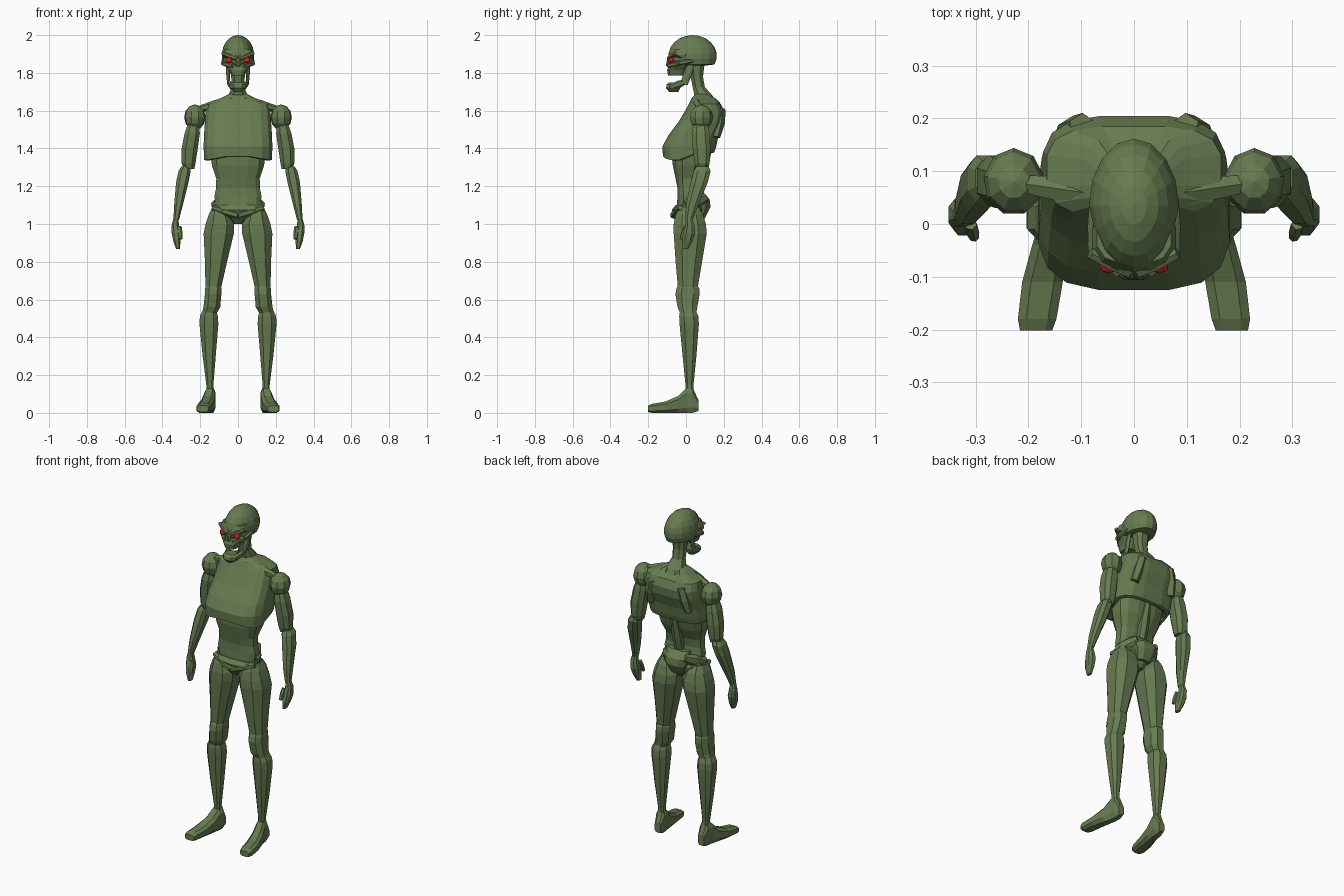
import bpy, bmesh, math
from mathutils import Vector


def material(name, rgb):
    m = bpy.data.materials.new(name)
    m.diffuse_color = (*rgb, 1)
    return m


GREEN = material("moss green", (0.135, 0.20, 0.08))
RED = material("eye red", (0.80, 0.01, 0.01))


def finish(name, bm, mirror=False, mat=GREEN):
    bmesh.ops.recalc_face_normals(bm, faces=bm.faces[:])
    me = bpy.data.meshes.new(name)
    bm.to_mesh(me)
    bm.free()
    me.materials.append(mat)
    ob = bpy.data.objects.new(name, me)
    bpy.context.collection.objects.link(ob)
    if mirror:
        ob.modifiers.new("mirror", 'MIRROR').use_mirror_merge = False
    return ob


def loft(name, rings, sides=8, power=0.8, axis='z', mirror=False, tweak=None):
    """Rings: (position, u min, u max, v min, v max); u,v = x,y on axis z, or x,z on axis y."""
    bm = bmesh.new()
    loops = []
    for pos, u0, u1, v0, v1 in rings:
        loop = []
        for i in range(sides):
            a = 2 * math.pi * (i + 0.5) / sides
            c, s = math.cos(a), math.sin(a)
            k = math.cos(math.pi / sides)
            u = (u0 + u1) / 2 + (u1 - u0) / 2 * math.copysign(min(1, abs(c) / k) ** power, c)
            v = (v0 + v1) / 2 + (v1 - v0) / 2 * math.copysign(min(1, abs(s) / k) ** power, s)
            p = Vector((u, v, pos)) if axis == 'z' else Vector((u, pos, v))
            loop.append(bm.verts.new(tweak(p) if tweak else p))
        loops.append(loop)
    for a, b in zip(loops, loops[1:]):
        for i in range(sides):
            j = (i + 1) % sides
            bm.faces.new((a[i], a[j], b[j], b[i]))
    bm.faces.new(loops[0])
    bm.faces.new(loops[-1])
    return finish(name, bm, mirror)


def ball(name, centre, radii, segs=10, rings=7, mirror=False, mat=GREEN, tweak=None):
    bm = bmesh.new()
    bmesh.ops.create_uvsphere(bm, u_segments=segs, v_segments=rings, radius=1)
    for v in bm.verts:
        v.co = Vector(c + r * x for c, r, x in zip(centre, radii, v.co))
        if tweak:
            v.co = tweak(v.co)
    return finish(name, bm, mirror, mat)


def bar(name, a, b, width, height, mirror=True):
    """Tapered block running from a to b."""
    a, b = Vector(a), Vector(b)
    d = (b - a).normalized()
    side = d.cross(Vector((0, 0, 1))).normalized()
    up = side.cross(d)
    bm = bmesh.new()
    ends = []
    for p, k in ((a, 1), ((a + b) / 2, 1.15), (b, 0.8)):
        ends.append([bm.verts.new(p + side * width * k * math.cos(t) + up * height * k * math.sin(t))
                     for t in [math.pi * (i + .5) / 3 for i in range(6)]])
    for p, q in zip(ends, ends[1:]):
        for i in range(6):
            bm.faces.new((p[i], p[(i + 1) % 6], q[(i + 1) % 6], q[i]))
    bm.faces.new(ends[0])
    bm.faces.new(ends[-1])
    return finish(name, bm, mirror)


# --- Head ---
def flat_base(p):
    if p.z < 1.845:
        p.z = 1.845 - (1.845 - p.z) * 0.12
    if p.y < 0.0:
        p.x *= 0.95
    return p


ball("cranium", (0, 0.035, 1.89), (0.086, 0.128, 0.11), 16, 11, tweak=flat_base)


def socket(p):
    # hollow the eye sockets between brow and cheek
    if 1.85 < p.z < 1.885 and p.y < -0.04:
        p.y += 0.03
    return p


loft("face", [(1.785, -0.035, 0.035, -0.095, -0.01), (1.815, -0.048, 0.048, -0.10, 0.01),
              (1.845, -0.072, 0.072, -0.088, 0.03), (1.855, -0.076, 0.076, -0.088, 0.03),
              (1.88, -0.076, 0.076, -0.088, 0.03), (1.895, -0.08, 0.08, -0.088, 0.03),
              (1.925, -0.07, 0.07, -0.075, 0.03)], 12, 0.75, tweak=socket)
bar("brow_ridge", (0.006, -0.09, 1.877), (0.083, -0.055, 1.905), 0.014, 0.012)
bar("cheekbone", (0.025, -0.092, 1.838), (0.082, -0.03, 1.85), 0.014, 0.013)
bar("cheek_arch", (0.078, -0.05, 1.85), (0.078, 0.04, 1.865), 0.01, 0.012)
bar("nose_bridge", (0.005, -0.085, 1.885), (0.007, -0.10, 1.835), 0.009, 0.009)
ball("eye", (0.048, -0.078, 1.866), (0.018, 0.016, 0.015), 10, 7, True, RED)

# --- Jaw ---
loft("chin", [(1.70, -0.02, 0.02, -0.09, -0.04), (1.72, -0.04, 0.04, -0.106, -0.03),
              (1.738, -0.045, 0.045, -0.102, -0.025), (1.75, -0.032, 0.032, -0.09, -0.035)])
bar("jaw_side", (0.036, -0.07, 1.728), (0.05, -0.005, 1.752), 0.01, 0.017)
bar("jaw_hinge", (0.049, -0.01, 1.742), (0.056, 0.03, 1.85), 0.008, 0.02)
loft("neck", [(1.62, -0.075, 0.075, 0.03, 0.17), (1.68, -0.05, 0.05, 0.045, 0.14),
              (1.725, -0.034, 0.034, 0.035, 0.10), (1.78, -0.036, 0.036, 0.025, 0.09),
              (1.86, -0.045, 0.045, 0.015, 0.10)])


# --- Chest, arched along its lower rim and grooved down the spine ---
def chest_shape(p):
    mid = max(0, 1 - abs(p.x) / 0.16)
    if p.z < 1.40:
        p.z += 0.03 * mid if p.y < 0.03 else 0.04
    if p.y > 0.11 and p.z > 1.38 and abs(p.x) < 0.06:
        p.y -= 0.03
    return p


loft("chest", [(1.365, -0.12, 0.12, -0.06, 0.09), (1.335, -0.165, 0.165, -0.11, 0.135),
               (1.34, -0.18, 0.18, -0.122, 0.15), (1.41, -0.182, 0.182, -0.125, 0.16),
               (1.47, -0.18, 0.18, -0.093, 0.172), (1.54, -0.175, 0.175, -0.04, 0.20),
               (1.59, -0.172, 0.172, -0.01, 0.205), (1.635, -0.165, 0.165, 0.015, 0.185),
               (1.665, -0.095, 0.095, 0.03, 0.165), (1.69, -0.045, 0.045, 0.05, 0.14)],
     16, 0.62, tweak=chest_shape)
bar("shoulder_blade", (0.09, 0.172, 1.61), (0.125, 0.15, 1.46), 0.042, 0.03)
bar("collar_bone", (0.03, 0.05, 1.655), (0.20, 0.075, 1.61), 0.025, 0.022)

# --- Waist and pelvis ---
loft("waist", [(1.06, -0.118, 0.118, -0.05, 0.06), (1.15, -0.124, 0.124, -0.045, 0.06),
               (1.19, -0.116, 0.116, -0.045, 0.055), (1.24, -0.115, 0.115, -0.055, 0.065),
               (1.31, -0.138, 0.138, -0.07, 0.10), (1.40, -0.15, 0.15, -0.075, 0.125)], 12, 0.7)
bar("spine", (0, 0.045, 1.10), (0, 0.12, 1.40), 0.028, 0.022, False)
loft("pelvis", [(1.0, -0.025, 0.025, -0.04, 0.06), (1.03, -0.05, 0.05, -0.065, 0.085),
                (1.075, -0.13, 0.13, -0.075, 0.09), (1.10, -0.135, 0.135, -0.055, 0.08)], 10)
bar("pelvic_band", (0.0, -0.068, 1.045), (0.135, -0.03, 1.088), 0.018, 0.018)
loft("sacrum", [(1.03, -0.04, 0.04, 0.04, 0.10), (1.09, -0.065, 0.065, 0.04, 0.13),
                (1.13, -0.08, 0.08, 0.04, 0.125), (1.17, -0.07, 0.07, 0.04, 0.09)], 8)
bar("hip_wing", (0.125, 0.0, 1.095), (0.065, 0.105, 1.14), 0.02, 0.03)

# --- Arms ---
ball("shoulder", (0.228, 0.08, 1.565), (0.058, 0.064, 0.068), 9, 6, True)
loft("upper_arm", [(1.29, 0.232, 0.285, 0.055, 0.115), (1.32, 0.225, 0.298, 0.045, 0.125),
                   (1.40, 0.213, 0.298, 0.035, 0.13), (1.48, 0.202, 0.283, 0.03, 0.125),
                   (1.53, 0.205, 0.265, 0.04, 0.115)], 8, mirror=True)
loft("forearm", [(1.02, 0.313, 0.342, -0.005, 0.035), (1.10, 0.292, 0.338, 0.0, 0.065),
                 (1.22, 0.262, 0.328, 0.025, 0.115), (1.28, 0.25, 0.315, 0.04, 0.13),
                 (1.305, 0.255, 0.30, 0.055, 0.12)], 8, mirror=True)
loft("hand", [(0.868, 0.308, 0.328, -0.02, 0.012), (0.91, 0.304, 0.343, -0.022, 0.035),
              (0.95, 0.303, 0.351, -0.015, 0.048), (0.99, 0.312, 0.352, -0.005, 0.045),
              (1.03, 0.316, 0.342, 0.0, 0.033)], 8, mirror=True)
bar("thumb", (0.31, 0.0, 0.985), (0.303, -0.025, 0.92), 0.012, 0.012)

# --- Legs ---
loft("thigh", [(0.65, 0.092, 0.172, -0.042, 0.06), (0.80, 0.058, 0.175, -0.055, 0.085),
               (0.95, 0.022, 0.182, -0.065, 0.11), (1.0, 0.02, 0.172, -0.065, 0.105),
               (1.05, 0.04, 0.155, -0.055, 0.09), (1.09, 0.07, 0.135, -0.035, 0.065)],
     8, mirror=True)
loft("knee", [(0.53, 0.112, 0.19, -0.032, 0.055), (0.56, 0.094, 0.183, -0.045, 0.06),
              (0.63, 0.088, 0.175, -0.056, 0.072), (0.66, 0.088, 0.174, -0.05, 0.07),
              (0.68, 0.095, 0.168, -0.04, 0.055)], 8, mirror=True)
loft("shin", [(0.10, 0.128, 0.166, 0.0, 0.042), (0.15, 0.13, 0.168, -0.003, 0.04),
              (0.30, 0.118, 0.187, -0.018, 0.055), (0.47, 0.104, 0.204, -0.034, 0.068),
              (0.51, 0.106, 0.202, -0.036, 0.066), (0.55, 0.118, 0.183, -0.03, 0.05)],
     8, mirror=True)
loft("foot", [(-0.202, 0.155, 0.216, 0.005, 0.038), (-0.18, 0.147, 0.22, 0.0, 0.048),
              (-0.11, 0.135, 0.212, 0.0, 0.06), (-0.04, 0.125, 0.193, 0.0, 0.09),
              (0.0, 0.12, 0.18, 0.0, 0.13), (0.035, 0.118, 0.175, 0.0, 0.135),
              (0.065, 0.125, 0.165, 0.01, 0.07)], 8, 0.65, axis='y', mirror=True)
